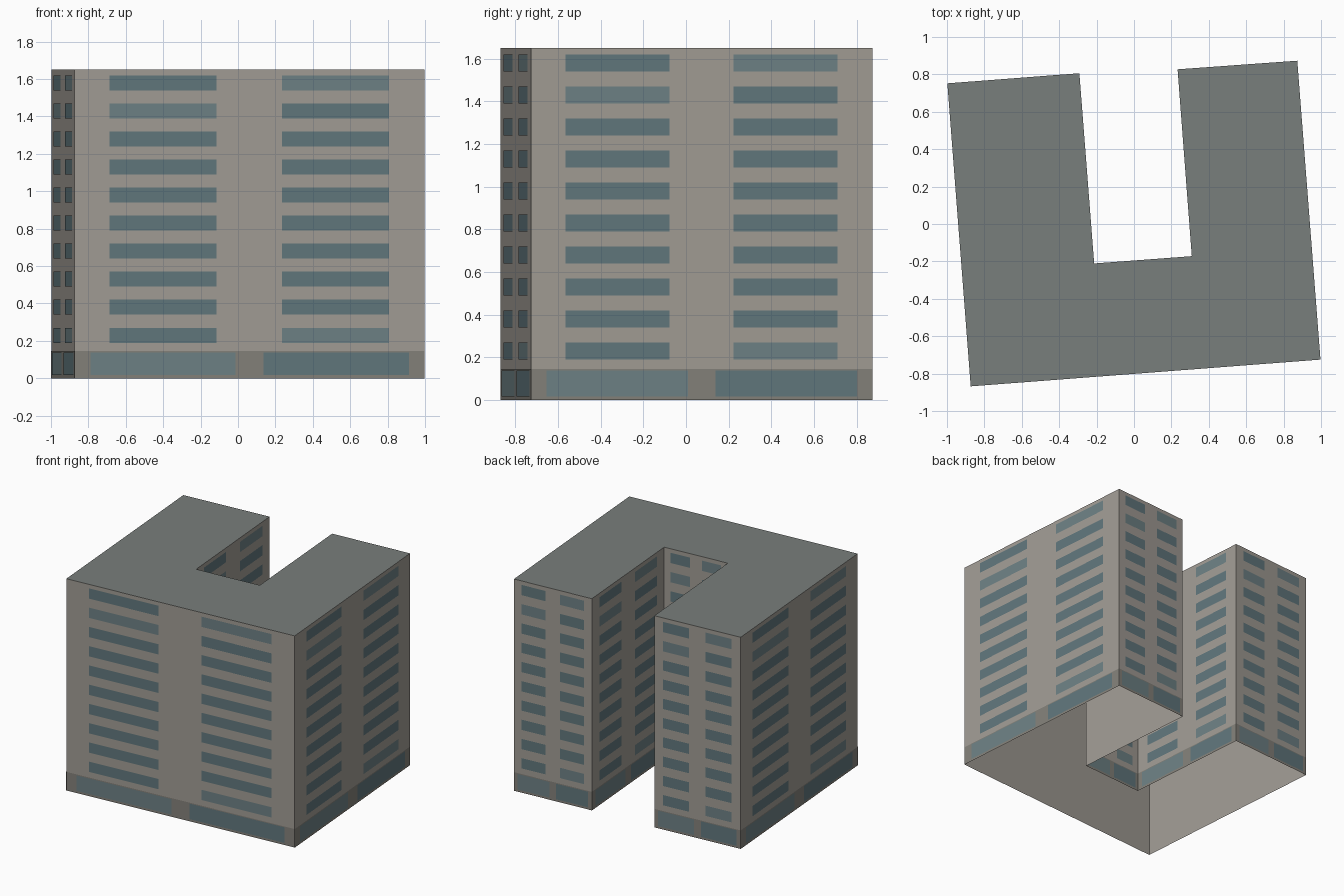
import bpy, bmesh
from mathutils import Vector

if "Cube" in bpy.data.objects:
    bpy.data.objects.remove(bpy.data.objects["Cube"])

HEIGHT, PLINTH, FLOORS, STEP = 1.65, 0.145, 10, 0.15

# U-shaped footprint, counter-clockwise from the front left corner
PLAN = [Vector(p) for p in [(-.873, -.868), (.997, -.725), (.873, .873), (.233, .827),
                            (.309, -.172), (-.213, -.211), (-.292, .806), (-.998, .752)]]
SIDES = list(zip(PLAN, PLAN[1:] + PLAN[:1]))


def material(name, rgb):
    m = bpy.data.materials.new(name)
    m.diffuse_color = (*rgb, 1)
    m.use_nodes = True
    m.node_tree.nodes["Principled BSDF"].inputs["Base Color"].default_value = m.diffuse_color
    return m


CONCRETE = material("concrete", (.36, .335, .30))
STONE = material("plinth_stone", (.23, .22, .195))
ROOF = material("roof_grey", (.19, .21, .20))
GLASS = material("glass", (.12, .185, .205))
PALE = material("pale_glass", (.155, .22, .235))


def finish(name, bm, mats):
    mesh = bpy.data.meshes.new(name)
    bm.to_mesh(mesh)
    bm.free()
    for m in mats:
        mesh.materials.append(m)
    bpy.context.collection.objects.link(bpy.data.objects.new(name, mesh))


def panel(bm, a, b, u0, u1, z0, z1, out, mat=0):
    """Upright panel on wall a-b, from fraction u0 to u1, just proud of it."""
    d = b - a
    n = Vector((d.y, -d.x)).normalized() * out
    p, q = a + d * u0 + n, a + d * u1 + n
    f = bm.faces.new([bm.verts.new((v.x, v.y, z))
                      for v, z in ((p, z0), (q, z0), (q, z1), (p, z1))])
    f.material_index = mat


# Outer walls, open underneath
bm = bmesh.new()
for a, b in SIDES:
    panel(bm, a, b, 0, 1, 0, HEIGHT, 0)
bmesh.ops.remove_doubles(bm, verts=bm.verts, dist=1e-5)
finish("walls", bm, [CONCRETE])

# Flat roof
bm = bmesh.new()
bm.faces.new([bm.verts.new((p.x, p.y, HEIGHT)) for p in PLAN])
finish("roof", bm, [ROOF])

# Ground floor band
bm = bmesh.new()
for a, b in SIDES:
    panel(bm, a, b, 0, 1, 0, PLINTH, .001)
finish("plinth", bm, [STONE])

# Wide ground floor windows
bm = bmesh.new()
for a, b in SIDES:
    panel(bm, a, b, .045, .46, .017, .138, .002, 1)
    panel(bm, a, b, .54, .955, .017, .138, .002, 0)
finish("shop_windows", bm, [GLASS, PALE])

# Two window strips per floor on every wall, a few of them paler
pale = {(0, 1), (8, 0), (9, 1)}
bm = bmesh.new()
for a, b in SIDES:
    for i in range(FLOORS):
        for k, (u0, u1) in enumerate(((.10, .405), (.593, .898))):
            z = .19 + STEP * i
            panel(bm, a, b, u0, u1, z, z + .08, .002, int((i, k) in pale))
finish("upper_windows", bm, [GLASS, PALE])
